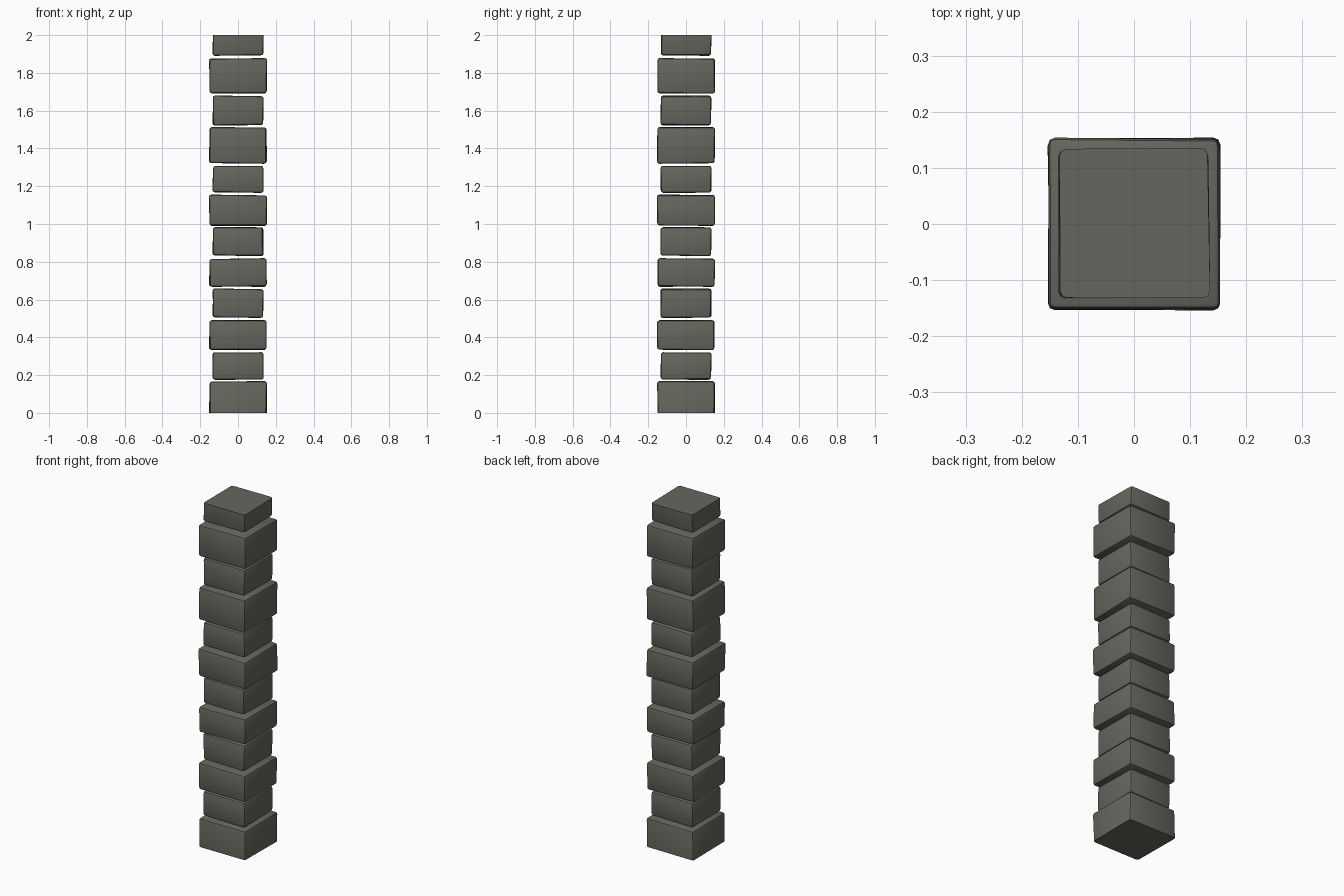
import bpy, bmesh, random
from mathutils import Vector

if "Cube" in bpy.data.objects:
    bpy.data.objects.remove(bpy.data.objects["Cube"])

random.seed(4)

stone = bpy.data.materials.new("weathered grey stone")
stone.diffuse_color = (0.135, 0.130, 0.110, 1)
stone.use_nodes = True
stone.node_tree.nodes["Principled BSDF"].inputs["Base Color"].default_value = stone.diffuse_color

# bottom and top height of each stacked block, wide and narrow alternating
LEVELS = [(0.0, 0.167), (0.177, 0.322), (0.333, 0.492), (0.503, 0.657),
          (0.668, 0.817), (0.831, 0.982), (0.991, 1.154), (1.166, 1.307),
          (1.320, 1.513), (1.523, 1.679), (1.691, 1.877), (1.892, 2.0)]
WIDE, NARROW, CHAMFER = 0.152, 0.134, 0.012


def block(name, half, low, high):
    """Roughly hewn block: chamfered box, flat at the very ends of the pillar."""
    bm = bmesh.new()
    bmesh.ops.create_cube(bm, size=1)
    for v in bm.verts:
        top = v.co.z > 0
        v.co = Vector((v.co.x * 2 * half, v.co.y * 2 * half, high if top else low))

    # keep the ground edge and the crown edge crisp
    def crisp(e):
        zs = [v.co.z for v in e.verts]
        return max(zs) < 0.001 or min(zs) > 1.999
    edges = [e for e in bm.edges if not crisp(e)]
    bmesh.ops.bevel(bm, geom=edges, offset=CHAMFER, segments=2, profile=0.5,
                    affect='EDGES')

    # slight uneven wear, the same for each corner of the block
    wear = {}
    for v in bm.verts:
        key = (v.co.x > 0, v.co.y > 0, v.co.z > (low + high) / 2)
        if key not in wear:
            wear[key] = [random.uniform(-0.003, 0.002) for _ in range(3)]
        dx, dy, dz = wear[key]
        v.co.x += dx if v.co.x > 0 else -dx
        v.co.y += dy if v.co.y > 0 else -dy
        if 0.001 < v.co.z < 1.999:
            v.co.z += dz if key[2] else -dz
    bmesh.ops.recalc_face_normals(bm, faces=bm.faces)

    mesh = bpy.data.meshes.new(name)
    bm.to_mesh(mesh)
    bm.free()
    mesh.materials.append(stone)
    ob = bpy.data.objects.new(name, mesh)
    bpy.context.collection.objects.link(ob)
    bpy.ops.object.select_all(action='DESELECT')
    ob.select_set(True)
    bpy.context.view_layer.objects.active = ob
    bpy.ops.object.shade_smooth_by_angle(angle=0.6)


# pillar of separate stones
for i, (low, high) in enumerate(LEVELS):
    wide = i % 2 == 0
    block(f"{'wide' if wide else 'narrow'}_stone_{i + 1}",
          WIDE if wide else NARROW, low, high)
